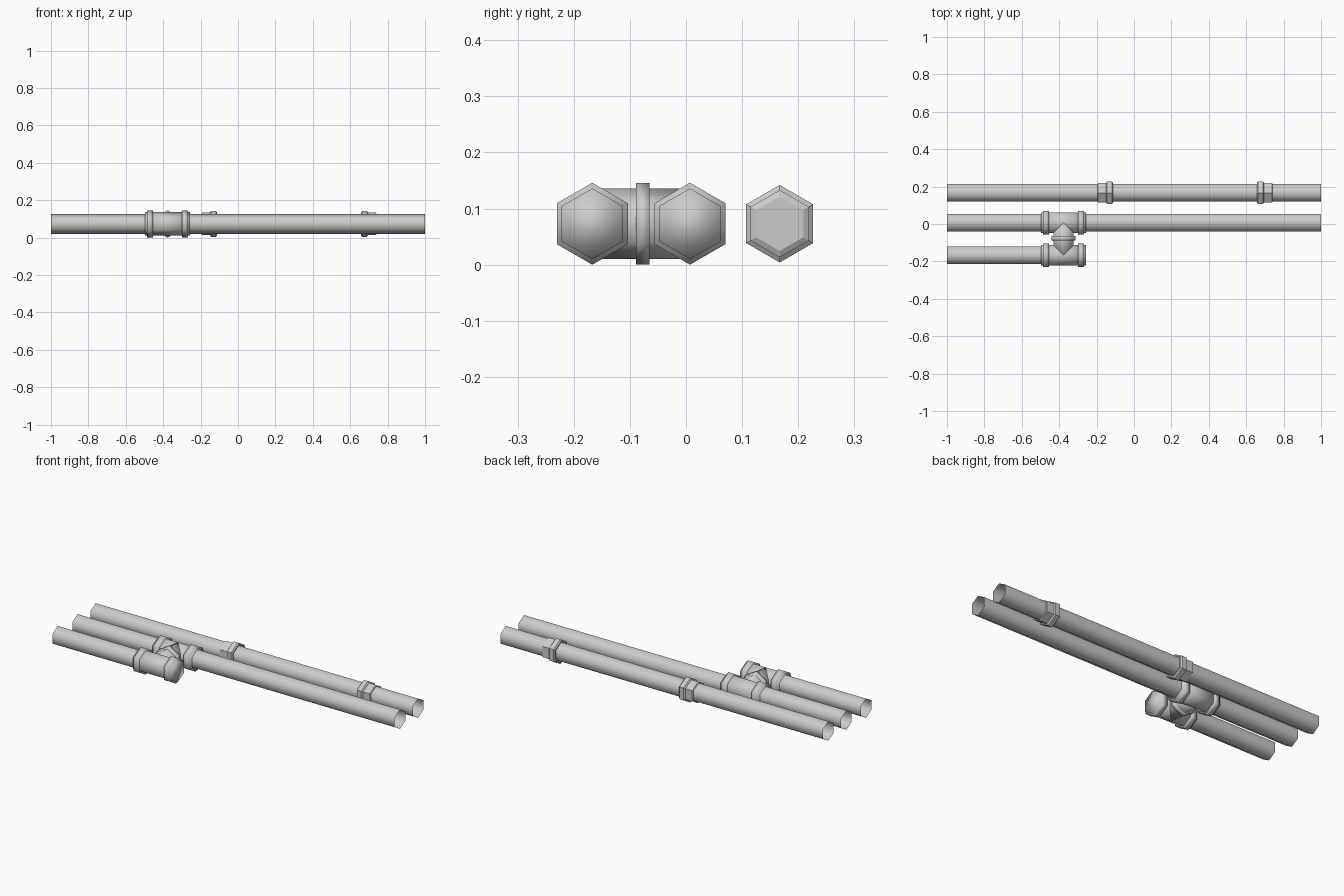
import bpy
import math

old = bpy.data.objects.get("Cube")
if old:
    bpy.data.objects.remove(old, do_unlink=True)

grey = bpy.data.materials.new("pipe grey")
grey.use_nodes = True
grey.diffuse_color = (0.6, 0.6, 0.6, 1)
grey.node_tree.nodes["Principled BSDF"].inputs["Base Color"].default_value = (0.6, 0.6, 0.6, 1)

SIDES = 6
AXIS_Z = 0.073
PIPE_R, BODY_R, FLANGE_R = 0.054, 0.063, 0.073
ROW_FRONT, ROW_MID, ROW_BACK = -0.167, 0.007, 0.167
TEE_X = -0.377


def lathe(name, profile, along, offset, capped=True, smooth=True):
    """Six-sided tube through (position, radius) pairs along the x or y axis."""
    verts, faces = [], []
    for pos, rad in profile:
        for i in range(SIDES):
            a = 2 * math.pi * i / SIDES
            side, z = rad * math.sin(a), AXIS_Z + rad * math.cos(a)
            verts.append((pos, offset - side, z) if along == "x" else (offset + side, pos, z))
    for r in range(len(profile) - 1):
        for i in range(SIDES):
            j = (i + 1) % SIDES
            a, b = r * SIDES, (r + 1) * SIDES
            faces.append((a + i, a + j, b + j, b + i))
    if capped:
        last = (len(profile) - 1) * SIDES
        faces.append(tuple(reversed(range(SIDES))))
        faces.append(tuple(range(last, last + SIDES)))
    # Keep the walls facing outwards whichever way the profile runs
    if profile[0][0] > profile[-1][0]:
        faces = [tuple(reversed(f)) for f in faces]
    mesh = bpy.data.meshes.new(name)
    mesh.from_pydata(verts, [], faces)
    mesh.materials.append(grey)
    mesh.polygons.foreach_set("use_smooth", [smooth] * len(faces))
    obj = bpy.data.objects.new(name, mesh)
    bpy.context.collection.objects.link(obj)
    return obj


def cylinder(name, start, end, rad, along, offset, capped=True):
    return lathe(name, [(start, rad), (end, rad)], along, offset, capped)


# Three open-ended pipes
cylinder("back_pipe", -1, 1, PIPE_R, "x", ROW_BACK, False)
cylinder("middle_pipe", -1, 1, PIPE_R, "x", ROW_MID, False)
cylinder("front_pipe", -1, TEE_X, PIPE_R, "x", ROW_FRONT, False)

# Tee bodies with a flange near each end
for label, y in (("front", ROW_FRONT), ("middle", ROW_MID)):
    cylinder(label + "_tee_body", TEE_X - 0.12, TEE_X + 0.12, BODY_R, "x", y)
    for side, s in (("left", 1), ("right", -1)):
        mid = TEE_X + s * 0.094
        cylinder(f"{label}_tee_{side}_flange", mid - 0.016, mid + 0.016, FLANGE_R, "x", y)

# Branch joining the two tees
cylinder("branch", ROW_FRONT, ROW_MID, BODY_R, "y", TEE_X)
cylinder("branch_flange", -0.089, -0.065, FLANGE_R, "y", TEE_X)

# Stepped couplings on the back pipe, mirrored to face outwards
for label, x, s in (("left", 0.695, 1), ("right", -0.15, -1)):
    steps = [(-0.038, 0.061), (-0.032, 0.069), (-0.006, 0.069), (0, 0.06),
             (0.042, 0.06), (0.048, 0.0485)]
    lathe(label + "_coupling", [(x + s * p, r) for p, r in steps], "x", ROW_BACK, smooth=False)
